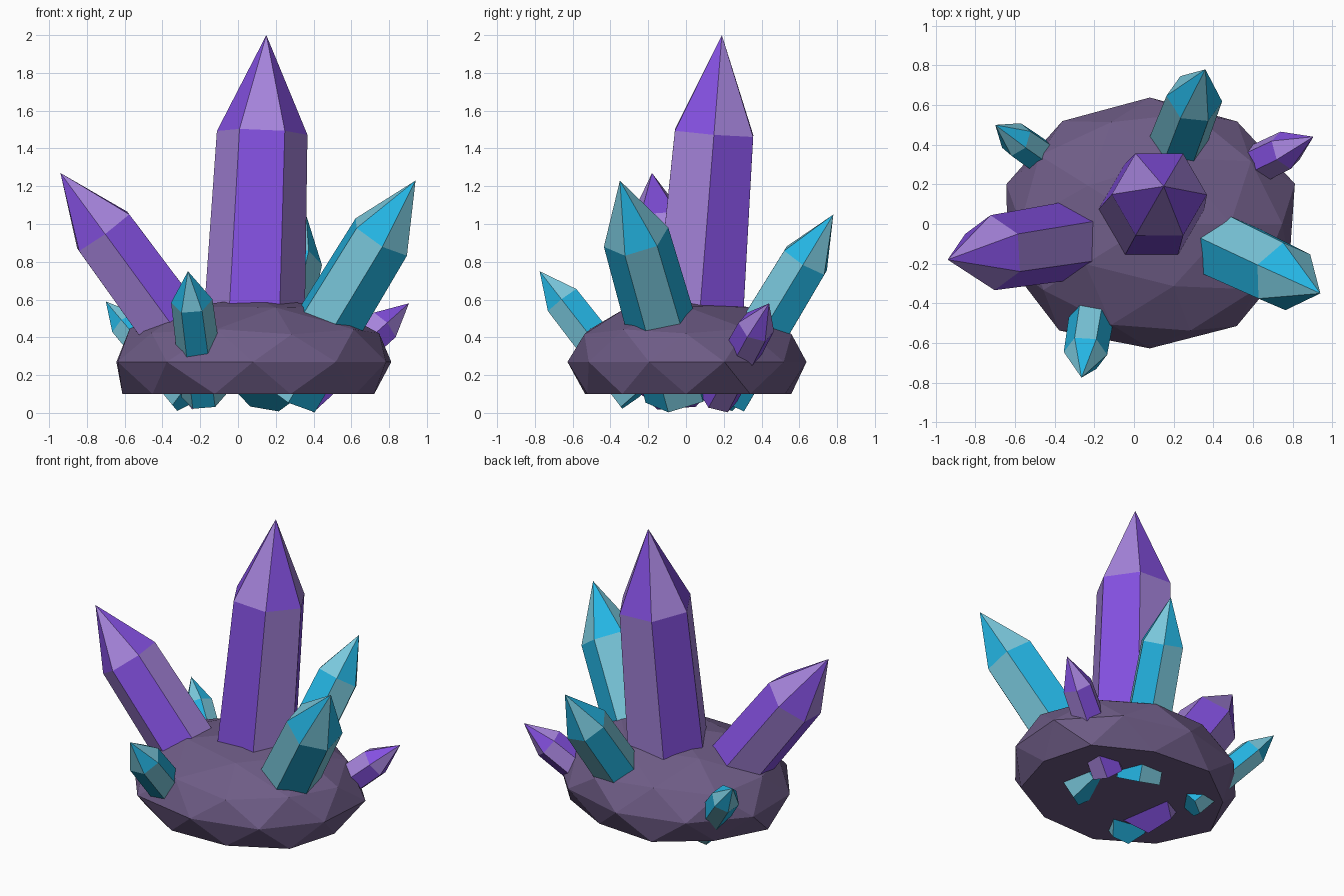
import bpy, bmesh, math, random
from mathutils import Vector

if "Cube" in bpy.data.objects:
    bpy.data.objects.remove(bpy.data.objects["Cube"])

random.seed(4)


def srgb(hexa):
    out = []
    for i in (0, 2, 4):
        c = int(hexa[i:i + 2], 16) / 255
        out.append(c / 12.92 if c <= 0.04045 else ((c + 0.055) / 1.055) ** 2.4)
    return (*out, 1)


def material(name, hexa):
    m = bpy.data.materials.new(name)
    m.diffuse_color = srgb(hexa)
    m.use_nodes = True
    m.node_tree.nodes["Principled BSDF"].inputs["Base Color"].default_value = m.diffuse_color
    return m


VIOLET = (material("violet", "8450E0"), material("pale_violet", "A684DC"))
TEAL = (material("cyan", "24B4E2"), material("pale_cyan", "7AC8DC"))
ROCK = material("purple_rock", "6E5C86")


def finish(bm, name, mats):
    bmesh.ops.recalc_face_normals(bm, faces=bm.faces)
    mesh = bpy.data.meshes.new(name)
    bm.to_mesh(mesh)
    bm.free()
    for m in mats:
        mesh.materials.append(m)
    ob = bpy.data.objects.new(name, mesh)
    bpy.context.collection.objects.link(ob)
    return ob


def crystal(name, mats, base, apex, radius, tip, ref, flare=1.08):
    """Six-sided column with a pointed tip; tones alternate around and flip on the tip."""
    base, apex = Vector(base), Vector(apex)
    d = (apex - base).normalized()
    u = Vector(ref)
    u = (u - d * u.dot(d)).normalized()
    w = d.cross(u)
    bm = bmesh.new()

    def ring(centre, r):
        return [bm.verts.new(centre + r * (u * math.cos(k * math.pi / 3) + w * math.sin(k * math.pi / 3)))
                for k in range(6)]

    low = ring(base, radius * flare)
    high = ring(apex - d * tip, radius)
    point = bm.verts.new(apex)
    for k in range(6):
        n = (k + 1) % 6
        bm.faces.new((low[k], low[n], high[n], high[k])).material_index = k % 2
        bm.faces.new((high[k], high[n], point)).material_index = (k + 1) % 2
    bm.faces.new(low[::-1])
    return finish(bm, name, mats)


# Rock base: squashed faceted ball with a flat underside
bm = bmesh.new()
bmesh.ops.create_icosphere(bm, subdivisions=2, radius=1)
for v in bm.verts:
    x, y, z = v.co
    k = random.uniform(0.97, 1.03)
    height = 0.27 + 0.335 * z * random.uniform(0.97, 1.03)
    if z < -0.4:
        height = 0.10
    v.co = (0.08 + 0.755 * x * k, 0.645 * y * k, height)
finish(bm, "rock_base", [ROCK])

# Crystals: base centre, apex, radius, tip length, direction of first corner
crystal("main_crystal", VIOLET, (0.07, 0.04, 0.12), (0.15, 0.19, 2.0), 0.24, 0.52, (1, 0, 0), 1.16)
crystal("left_crystal", VIOLET, (-0.105, -0.05, 0.13), (-0.94, -0.18, 1.27), 0.19, 0.385, (0, -1, 0))
crystal("right_crystal", TEAL, (0.26, -0.03, 0.11), (0.94, -0.35, 1.23), 0.178, 0.36, (0.2, -1, 0))
crystal("back_crystal", TEAL, (0.14, 0.20, 0.09), (0.36, 0.78, 1.05), 0.143, 0.29, (1, 0, 0))
crystal("front_small_crystal", TEAL, (-0.18, -0.26, 0.09), (-0.265, -0.775, 0.75), 0.11, 0.2, (1, 0, 0))
crystal("back_left_small_crystal", TEAL, (-0.27, 0.20, 0.08), (-0.70, 0.50, 0.59), 0.09, 0.18, (0, -1, 0))
crystal("back_right_small_crystal", VIOLET, (0.35, 0.17, 0.085), (0.905, 0.44, 0.58), 0.1, 0.2, (0, -1, 0))
